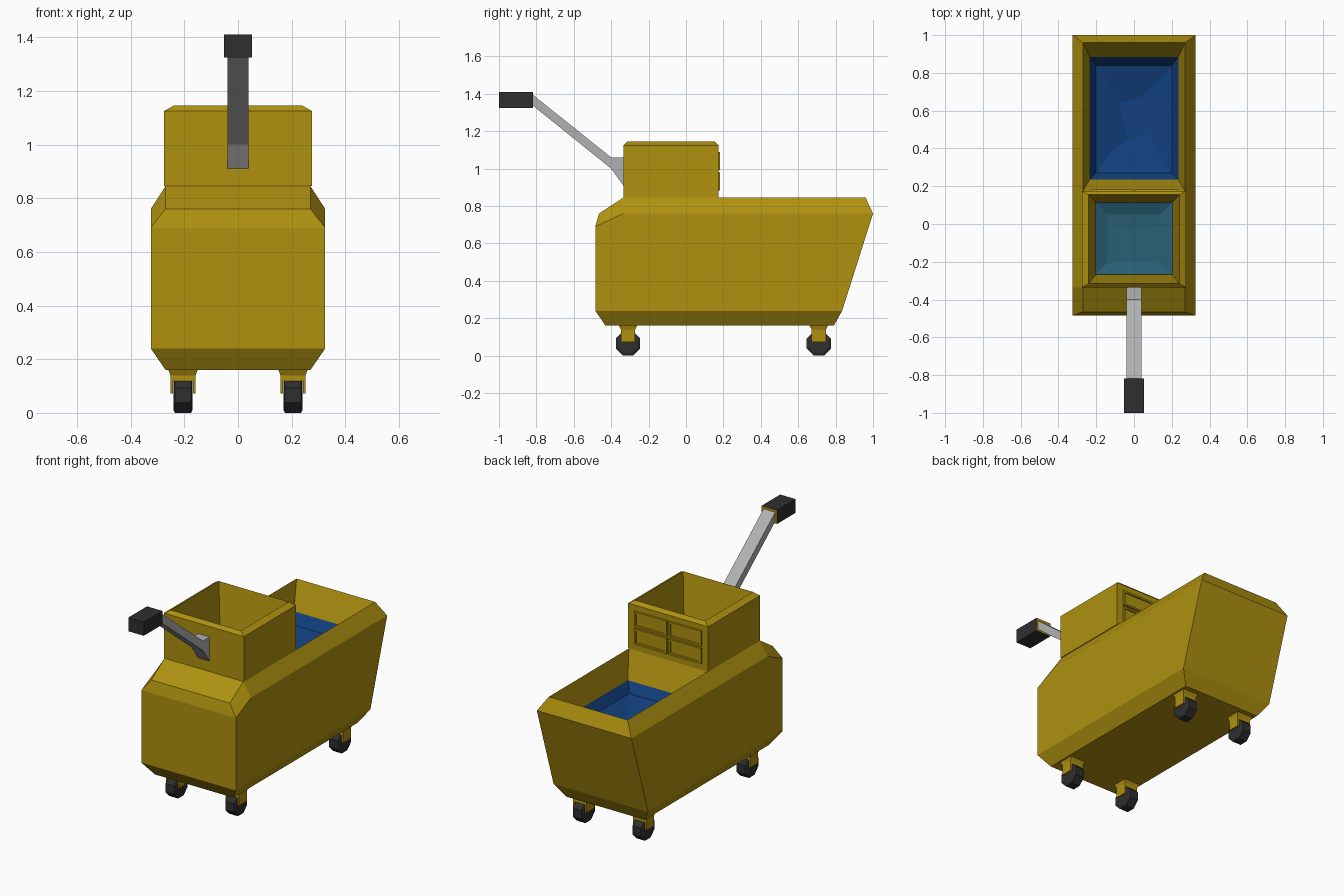
import bpy, math

if "Cube" in bpy.data.objects:
    bpy.data.objects.remove(bpy.data.objects["Cube"])


def material(name, rgb):
    m = bpy.data.materials.new(name)
    m.diffuse_color = (*rgb, 1)
    m.use_nodes = True
    m.node_tree.nodes["Principled BSDF"].inputs["Base Color"].default_value = m.diffuse_color
    return m


YELLOW = material("yellow plastic", (0.43, 0.285, 0.005))
BLACK = material("black rubber", (0.028, 0.028, 0.029))
GREY = material("grey metal", (0.44, 0.44, 0.44))
BLUE = material("deep blue water", (0.006, 0.05, 0.21))
TEAL = material("teal water", (0.022, 0.115, 0.18))


def make(name, verts, faces, *mats):
    me = bpy.data.meshes.new(name)
    me.from_pydata(verts, [], faces)
    me.update()
    for m in mats:
        me.materials.append(m)
    ob = bpy.data.objects.new(name, me)
    bpy.context.collection.objects.link(ob)
    return ob


def rect(x, y0, y1, z, cx=0):
    """Counter-clockwise rectangle, seen from above."""
    return [(cx - x, y0, z), (cx + x, y0, z), (cx + x, y1, z), (cx - x, y1, z)]


def bridge(rings):
    """Faces that join successive rings of equal size."""
    n = len(rings[0])
    return [(k * n + i, k * n + (i + 1) % n, (k + 1) * n + (i + 1) % n, (k + 1) * n + i)
            for k in range(len(rings) - 1) for i in range(n)]


def loft(name, rings, mat, start=True, end=True):
    n = len(rings[0])
    faces = bridge(rings)
    if start:
        faces.append(tuple(reversed(range(n))))
    if end:
        faces.append(tuple(range((len(rings) - 1) * n, len(rings) * n)))
    return make(name, [p for r in rings for p in r], faces, mat)


def extrude_x(name, profile, x0, x1, *mats):
    """Extrude a (y, z) outline, counter-clockwise seen from +x."""
    n = len(profile)
    verts = [(x, y, z) for x in (x0, x1) for y, z in profile]
    faces = [(i, (i + 1) % n, n + (i + 1) % n, n + i) for i in range(n)]
    faces = [tuple(reversed(f)) for f in faces]
    faces += [tuple(reversed(range(n))), tuple(range(n, 2 * n))]
    return make(name, verts, faces, *mats)


# Bucket body: eight-point rings with stations front, shoulder, divider, back
SH, DIV = -0.335, 0.175


def ring(x, front, back, zf, z):
    half = [(front, zf), (SH, z), (DIV, z), (back, z)]
    return [(-x, *half[0])] + [(x, *p) for p in half] + [(-x, *p) for p in reversed(half[1:])]


rings = [ring(0.27, -0.43, 0.79, 0.16, 0.16), ring(0.325, -0.485, 0.835, 0.24, 0.24),
         ring(0.325, -0.485, 1.0, 0.69, 0.76), ring(0.27, -0.465, 0.96, 0.76, 0.845)]
verts = [p for r in rings for p in r]
faces = bridge(rings) + [tuple(reversed(range(8)))]
# front shelf and the deck below the wringer
faces += [(24, 25, 26, 31), (31, 26, 27, 30)]
# tub walls and floor
verts += rect(0.235, 0.235, 0.885, 0.68) + rect(0.225, 0.245, 0.875, 0.5)
top = [30, 27, 28, 29]
for a, b in ((top, [32, 33, 34, 35]), ([32, 33, 34, 35], [36, 37, 38, 39])):
    faces += [(a[i], a[(i + 1) % 4], b[(i + 1) % 4], b[i]) for i in range(4)]
faces.append((36, 37, 38, 39))
make("bucket_body", verts, faces, YELLOW)

# Water in the tub, with a slightly turned dip in the middle
cy, ang = 0.56, math.radians(14)
dip = [(x * math.cos(ang) - (y - cy) * math.sin(ang),
        cy + x * math.sin(ang) + (y - cy) * math.cos(ang), z)
       for x, y, z in rect(0.06, 0.46, 0.66, 0.575)]
loft("tub_water", [rect(0.235, 0.235, 0.885, 0.68), rect(0.2, 0.27, 0.84, 0.62),
                   rect(0.13, 0.37, 0.76, 0.6), dip], BLUE, start=False)

# Wringer box with open top, and the water in it
loft("wringer_box", [rect(0.275, SH, DIV, 0.845), rect(0.275, SH, DIV, 1.125),
                     rect(0.24, -0.315, 0.155, 1.145), rect(0.2, -0.265, 0.11, 0.86)], YELLOW)
loft("wringer_water", [rect(0.203, -0.268, 0.113, 0.89), rect(0.14, -0.205, 0.05, 0.865),
                       rect(0.09, -0.2, -0.04, 0.862)], TEAL, start=False)

# Four raised panels on the back of the wringer
for col, cx in (("left", -0.118), ("right", 0.118)):
    for row, cz in (("lower", 0.932), ("upper", 1.04)):
        def panel(hx, hz, y):
            return [(cx + hx, y, cz - hz), (cx - hx, y, cz - hz),
                    (cx - hx, y, cz + hz), (cx + hx, y, cz + hz)]
        loft(f"wringer_panel_{row}_{col}",
             [panel(0.114, 0.05, DIV - 0.001), panel(0.112, 0.048, DIV + 0.008),
              panel(0.1, 0.037, DIV + 0.008), panel(0.098, 0.035, DIV + 0.002)], YELLOW)

# Handle arm and grip; the rear face of the grip is yellow
extrude_x("handle_arm", [(SH, 0.91), (SH, 1.06), (-0.4, 1.06), (-0.825, 1.4),
                         (-0.825, 1.342), (-0.4, 1.0)], -0.04, 0.04, GREY)
grip = extrude_x("handle_grip", [(-1.0, 1.325), (-0.818, 1.325), (-0.818, 1.41), (-1.0, 1.41)],
                 -0.053, 0.053, BLACK, YELLOW)
for f in grip.data.polygons:
    f.material_index = 1 if f.normal.y > 0.9 else 0

# Casters: octagonal wheels with bevelled rims, held by forks
for side, cx in (("left", -0.205), ("right", 0.205)):
    for end, wy in (("front", -0.31), ("back", 0.71)):
        def octagon(x, r):
            r /= math.cos(math.pi / 8)
            return [(cx + x, wy + r * math.cos((i + 0.5) * math.pi / 4),
                     0.065 + r * math.sin((i + 0.5) * math.pi / 4)) for i in range(8)]
        loft(f"caster_wheel_{end}_{side}", [octagon(-0.036, 0.052), octagon(-0.03, 0.065),
                                            octagon(0.03, 0.065), octagon(0.036, 0.052)], BLACK)
        loft(f"caster_mount_{end}_{side}",
             [rect(0.046, wy - 0.038, wy + 0.038, 0.118, cx),
              rect(0.047, wy - 0.038, wy + 0.038, 0.14, cx),
              rect(0.055, wy - 0.05, wy + 0.05, 0.162, cx)], YELLOW)
        for k, s in (("inner", -math.copysign(1, cx)), ("outer", math.copysign(1, cx))):
            x = cx + s * 0.0415
            loft(f"caster_fork_{k}_{end}_{side}",
                 [rect(0.005, wy - 0.038, wy + 0.038, 0.073, x),
                  rect(0.005, wy - 0.038, wy + 0.038, 0.125, x)], YELLOW)

# Outward normals on the extruded parts
import bmesh
for name in ("handle_arm", "handle_grip"):
    me = bpy.data.objects[name].data
    bm = bmesh.new()
    bm.from_mesh(me)
    bmesh.ops.recalc_face_normals(bm, faces=bm.faces)
    for f in bm.faces:
        if name == "handle_grip":
            f.material_index = 1 if f.normal.y > 0.9 else 0
    bm.to_mesh(me)
    bm.free()
